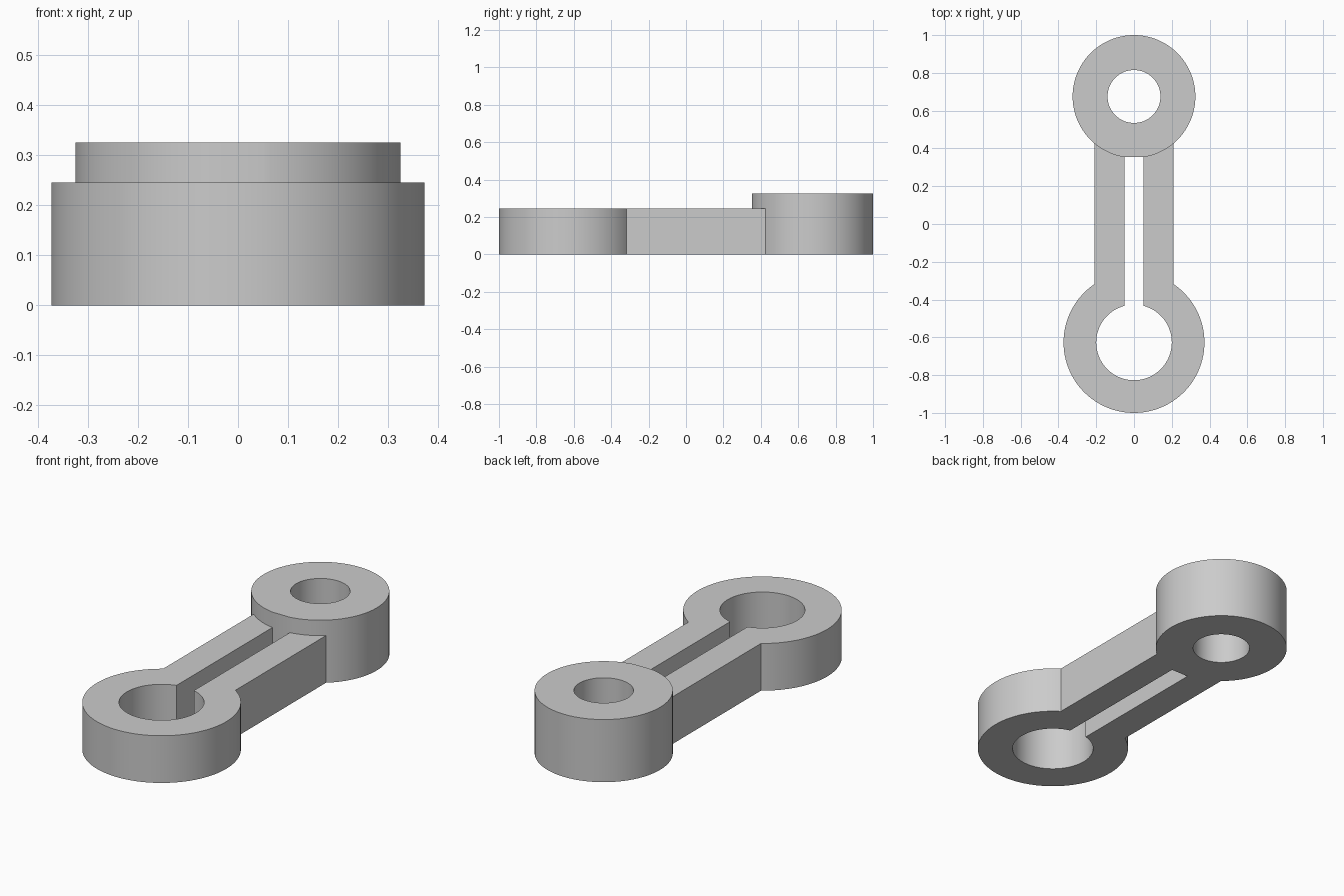
import bpy
import math

if "Cube" in bpy.data.objects:
    bpy.data.objects.remove(bpy.data.objects["Cube"])

BIG_Y, BIG_R, BIG_HOLE, LOW = -0.627, 0.373, 0.2, 0.245
SMALL_Y, SMALL_R, SMALL_HOLE, HIGH = 0.675, 0.325, 0.14, 0.325
ARM_HALF, SLOT_HALF = 0.208, 0.05
SLOT_END = SMALL_Y - math.sqrt(SMALL_R ** 2 - SLOT_HALF ** 2)

grey = bpy.data.materials.new("plain grey")
grey.use_nodes = True
grey.diffuse_color = (0.6, 0.6, 0.6, 1)
grey.node_tree.nodes["Principled BSDF"].inputs["Base Color"].default_value = grey.diffuse_color


def cylinder(name, y, radius, bottom, top):
    bpy.ops.mesh.primitive_cylinder_add(vertices=128, radius=radius, depth=top - bottom,
                                        location=(0, y, (bottom + top) / 2))
    return finish(name)


def box(name, half_width, y0, y1, bottom, top):
    bpy.ops.mesh.primitive_cube_add(size=1, location=(0, (y0 + y1) / 2, (bottom + top) / 2))
    bpy.context.object.scale = (half_width * 2, y1 - y0, top - bottom)
    return finish(name)


def finish(name):
    obj = bpy.context.object
    obj.name = name
    bpy.ops.object.transform_apply(location=True, rotation=True, scale=True)
    obj.data.materials.append(grey)
    return obj


def combine(target, tool, operation):
    mod = target.modifiers.new(operation.lower(), "BOOLEAN")
    mod.operation = operation
    mod.solver = "EXACT"
    mod.object = tool
    bpy.ops.object.select_all(action="DESELECT")
    target.select_set(True)
    bpy.context.view_layer.objects.active = target
    bpy.ops.object.modifier_apply(modifier=mod.name)
    bpy.data.objects.remove(tool)


# Solid body: large end, flat arm and taller small end
rod = cylinder("connecting_rod", BIG_Y, BIG_R, 0, LOW)
combine(rod, box("arm", ARM_HALF, BIG_Y, SMALL_Y, 0, LOW), "UNION")
combine(rod, cylinder("small_end", SMALL_Y, SMALL_R, 0, HIGH), "UNION")

# Bores through both ends, and the slot that opens into the large bore
for cutter in (cylinder("large_bore", BIG_Y, BIG_HOLE, -0.1, 0.5),
               cylinder("small_bore", SMALL_Y, SMALL_HOLE, -0.1, 0.5),
               box("slot", SLOT_HALF, BIG_Y, SLOT_END, -0.1, 0.5)):
    combine(rod, cutter, "DIFFERENCE")

# Smooth round walls, crisp rims
bpy.ops.object.shade_smooth_by_angle(angle=math.radians(30))
